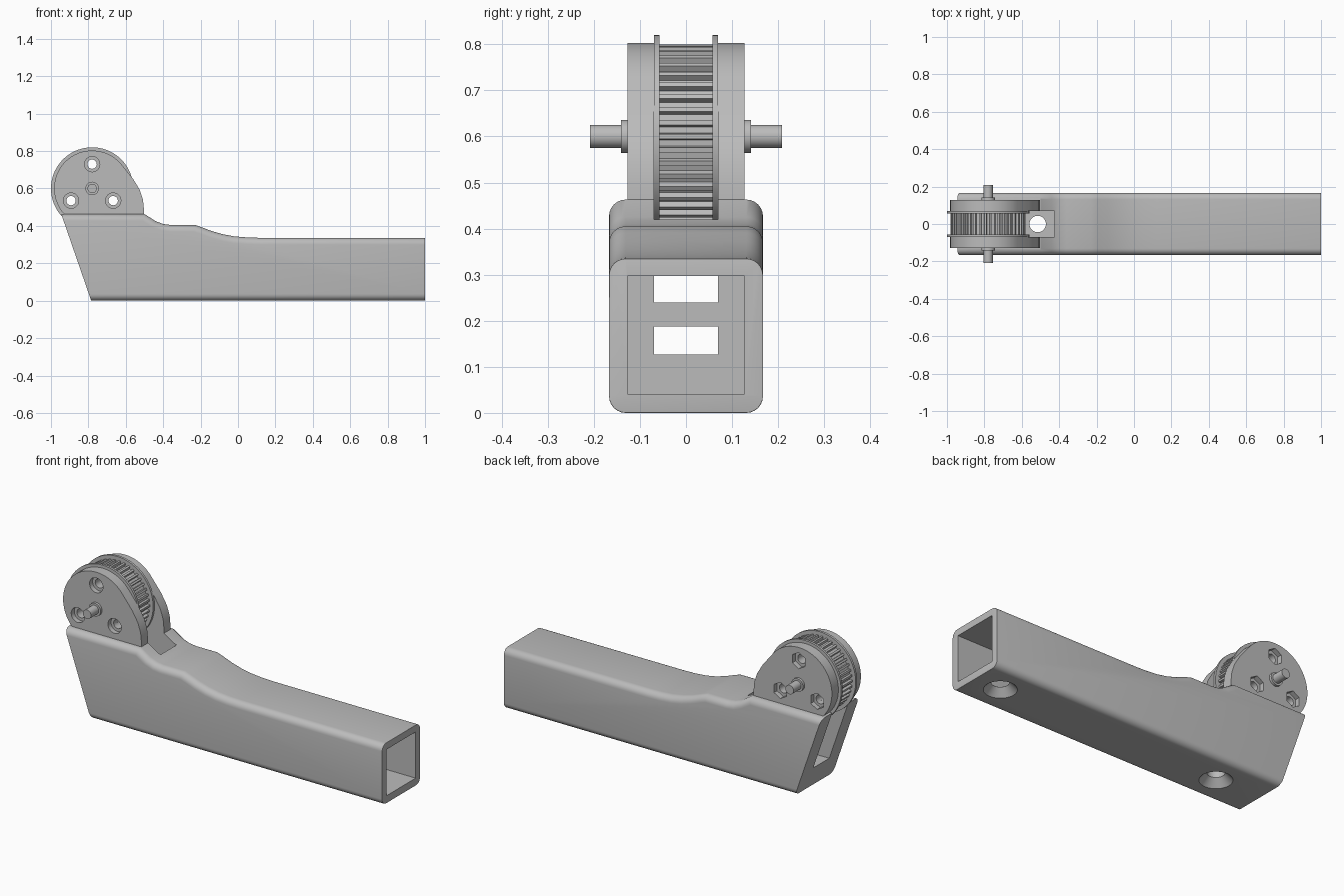
import bpy, bmesh, math
from mathutils import Matrix, Vector

if "Cube" in bpy.data.objects:
    bpy.data.objects.remove(bpy.data.objects["Cube"])

grey = bpy.data.materials.new("plain_grey")
grey.use_nodes = True
colour = (0.5, 0.5, 0.5, 1)
grey.diffuse_color = colour
grey.node_tree.nodes["Principled BSDF"].inputs["Base Color"].default_value = colour

HALF = 0.167               # half width of the arm
SLOT = 0.07                # half width of the pulley slot
AXLE = Vector((-0.78, 0, 0.6))


def finish(name, bm):
    bmesh.ops.recalc_face_normals(bm, faces=bm.faces)
    mesh = bpy.data.meshes.new(name)
    bm.to_mesh(mesh)
    bm.free()
    mesh.materials.append(grey)
    obj = bpy.data.objects.new(name, mesh)
    bpy.context.collection.objects.link(obj)
    return obj


def extrude(points, y0, y1):
    """Prism from an x-z outline between two y positions."""
    bm = bmesh.new()
    face = bm.faces.new([bm.verts.new((x, y0, z)) for x, z in points])
    new = bmesh.ops.extrude_face_region(bm, geom=[face])["geom"]
    verts = [v for v in new if isinstance(v, bmesh.types.BMVert)]
    bmesh.ops.translate(bm, verts=verts, vec=(0, y1 - y0, 0))
    return bm


def ring(radius, count, centre=AXLE, start=0.0):
    return [(centre.x + radius * math.cos(start + math.tau * i / count),
             centre.z + radius * math.sin(start + math.tau * i / count)) for i in range(count)]


def disc(name, radius, y0, y1, centre=AXLE, sides=48, start=0.0):
    return finish(name, extrude(ring(radius, sides, centre, start), y0, y1))


def box(name, x0, x1, half_y, z0, z1):
    return finish(name, extrude([(x0, z0), (x1, z0), (x1, z1), (x0, z1)], -half_y, half_y))


def upright_cone(name, x, r_low, r_high, z0, z1):
    bm = bmesh.new()
    bmesh.ops.create_cone(bm, cap_ends=True, segments=40, radius1=r_low, radius2=r_high,
                          depth=z1 - z0, matrix=Matrix.Translation((x, 0, (z0 + z1) / 2)))
    return finish(name, bm)


def activate(obj):
    bpy.ops.object.select_all(action="DESELECT")
    obj.select_set(True)
    bpy.context.view_layer.objects.active = obj


def cut(obj, cutters):
    for cutter in cutters:
        cutter.hide_render = True
        activate(obj)
        mod = obj.modifiers.new("cut", "BOOLEAN")
        mod.operation = "DIFFERENCE"
        mod.solver = "EXACT"
        mod.object = cutter
        bpy.ops.object.modifier_apply(modifier=mod.name)
        bpy.data.objects.remove(cutter)


# Arm: side outline extruded across, long edges rounded
outline = [(-0.945, 0.463), (-0.785, 0), (1, 0), (1, 0.335), (0.12, 0.336), (0.05, 0.338),
           (-0.02, 0.344), (-0.08, 0.355), (-0.14, 0.372), (-0.19, 0.391), (-0.23, 0.405),
           (-0.36, 0.405), (-0.4, 0.41), (-0.44, 0.425), (-0.5, 0.463)]
bm = extrude(outline, -HALF, HALF)


def is_long_side_edge(edge):
    a, b = (v.co for v in edge.verts)
    if abs(a.y - b.y) > 0.01:
        return False
    right_end = min(a.x, b.x) > 0.99
    slanted_end = max(a.x, b.x) < -0.7 and abs(a.z - b.z) > 0.1
    return not (right_end or slanted_end)


bmesh.ops.bevel(bm, geom=[e for e in bm.edges if is_long_side_edge(e)], offset=0.036,
                offset_type="OFFSET", segments=6, profile=0.5, affect="EDGES", clamp_overlap=False)
end_edges = [e for e in bm.edges if all(v.co.x > 0.999 for v in e.verts)
             or all(v.co.x < -0.7 and v.co.z < 0.001 for v in e.verts)]
bmesh.ops.bevel(bm, geom=end_edges, offset=0.012, offset_type="OFFSET", segments=3,
                profile=0.5, affect="EDGES", clamp_overlap=True)
arm = finish("arm", bm)

# Hollow tube, pulley slot, belt windows and countersunk screw holes
cutters = [box("tube_cutter", -0.3, 1.1, 0.127, 0.041, 0.297),
           box("slot_cutter", -1.1, -0.425, SLOT, 0.127, 0.7),
           box("lower_window_cutter", -0.45, -0.28, SLOT, 0.127, 0.188),
           box("upper_window_cutter", -0.45, -0.28, SLOT, 0.24, 0.297)]
for hole_x in (-0.515, 0.84):
    cutters.append(upright_cone("screw_hole_cutter", hole_x, 0.044, 0.044, -0.05, 0.16))
    cutters.append(upright_cone("countersink_cutter", hole_x, 0.092, 0.044, -0.01, 0.04))
cut(arm, cutters)

# Bolt positions around the axle
bolts = [AXLE + Vector((0.13 * math.cos(a), 0, 0.13 * math.sin(a)))
         for a in (math.radians(90 + 120 * i) for i in range(3))]


def bolt_cutters():
    return [disc("bolt_cutter", 0.025, -0.3, 0.3, b, 24) for b in bolts]


# Side plates: round head flowing into a straight foot
arc = [(AXLE.x + 0.203 * math.cos(a), AXLE.z + 0.203 * math.sin(a))
       for a in (math.radians(40 + 186 * i / 40) for i in range(41))]
foot = [(-0.503, 0.44), (-0.503, 0.49), (-0.508, 0.54), (-0.525, 0.592), (-0.56, 0.65)]
front_plate = finish("front_plate", extrude(arc + foot, -0.127, -SLOT))
back_plate = finish("back_plate", extrude(arc + foot, SLOT, 0.127))
cut(front_plate, bolt_cutters()
    + [disc("round_recess_cutter", 0.041, -0.2, -0.1, b, 32) for b in bolts])
cut(back_plate, bolt_cutters()
    + [disc("hex_recess_cutter", 0.045, 0.1, 0.2, b, 6, math.pi / 6) for b in bolts])

# Toothed pulley with two flanges
TEETH = 42
tooth_outline = []
for i in range(TEETH):
    for radius, offset in ((0.186, -0.26), (0.2, -0.18), (0.2, 0.18), (0.186, 0.26)):
        a = math.tau * (i + offset) / TEETH
        tooth_outline.append((AXLE.x + radius * math.cos(a), AXLE.z + radius * math.sin(a)))
pulley = finish("pulley_teeth", extrude(tooth_outline, -0.058, 0.058))
cut(pulley, bolt_cutters())
parts = [arm, front_plate, back_plate, pulley]
for side, name in ((-1, "front"), (1, "back")):
    flange = disc(name + "_flange", 0.22, *sorted((side * 0.057, side * 0.0699)), sides=72)
    cut(flange, bolt_cutters())
    # Boss and axle stub
    boss = disc(name + "_boss", 0.036, *sorted((side * 0.12, side * 0.141)))
    parts += [flange, boss]
parts.append(disc("axle", 0.025, -0.208, 0.208))

for part in parts:
    activate(part)
    bpy.ops.object.shade_smooth_by_angle(angle=math.radians(30))
